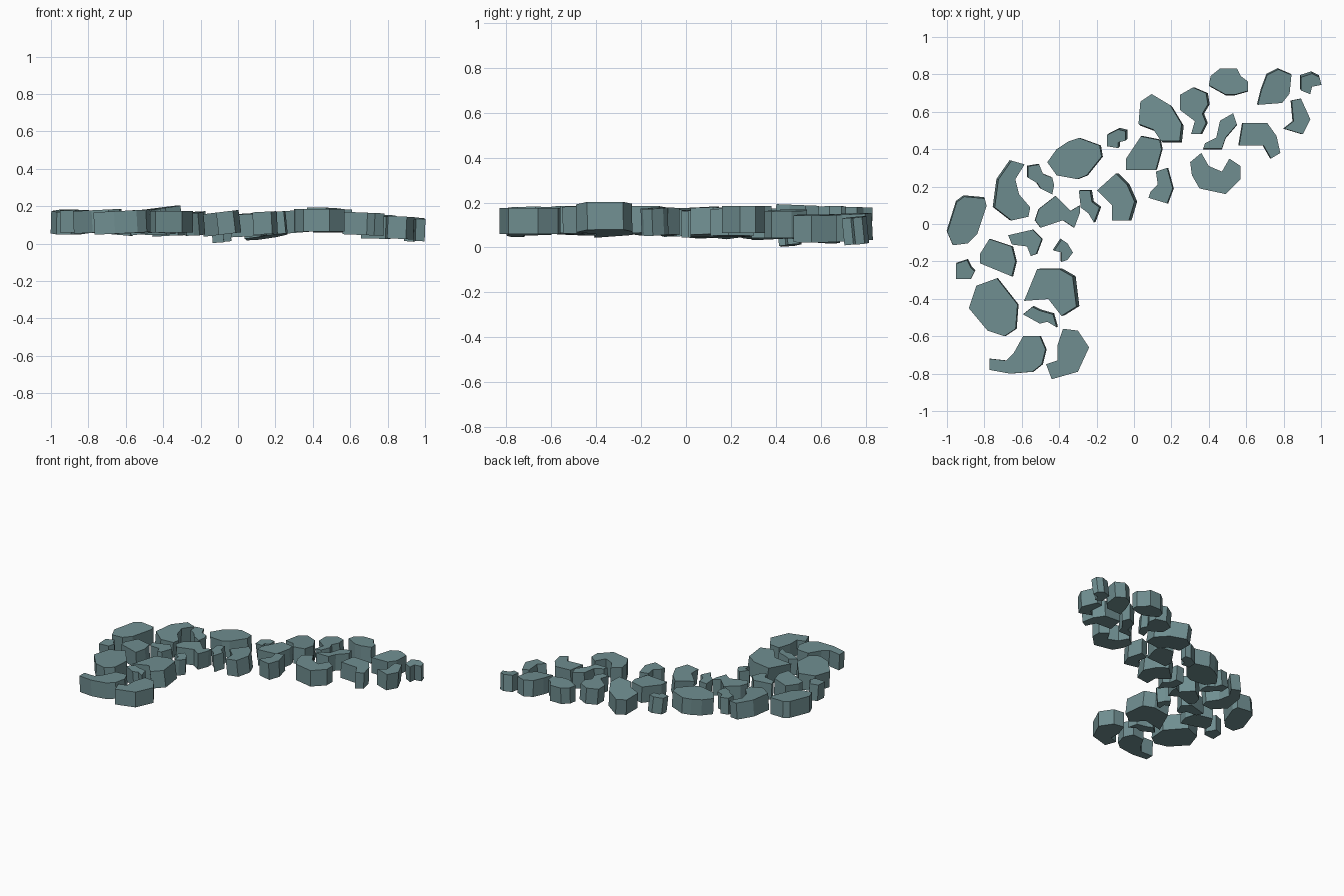
import bpy, bmesh
from mathutils import Vector

mat = bpy.data.materials.new("slate")
mat.diffuse_color = (0.16, 0.27, 0.28, 1)


def stone(name, top, slope, outline, thick=0.12):
    """Flat paving stone: extruded outline, its top plane tilted by slope (dz/dx, dz/dy)."""
    sx, sy = slope
    pts = [Vector((float(a), float(b), 0)) for a, b in outline]
    c = sum(pts, Vector()) / len(pts)
    axis = Vector((-sx, -sy, 1)).normalized() * thick
    bm = bmesh.new()
    lower = []
    for p in pts:
        z = top - thick + sx * (p.x - c.x) + sy * (p.y - c.y)
        lower.append(bm.verts.new((p.x - axis.x / 2, p.y - axis.y / 2, z)))
    face = bm.faces.new(lower)
    ext = bmesh.ops.extrude_face_region(bm, geom=[face], use_keep_orig=True)
    verts = [g for g in ext["geom"] if isinstance(g, bmesh.types.BMVert)]
    bmesh.ops.translate(bm, verts=verts, vec=axis)
    bmesh.ops.recalc_face_normals(bm, faces=bm.faces)
    me = bpy.data.meshes.new(name)
    bm.to_mesh(me)
    bm.free()
    me.materials.append(mat)
    bpy.context.collection.objects.link(bpy.data.objects.new(name, me))


# Outer (left) edge of the path, near end to far end
stone("outer_slab_1", .175, (.05, 0), [(-.59, -.60), (-.50, -.60), (-.47, -.67), (-.49, -.75), (-.54, -.79),
      (-.66, -.80), (-.77, -.78), (-.77, -.72), (-.68, -.73), (-.64, -.69)])
stone("outer_slab_2", .18, (.05, 0), [(-.84, -.33), (-.73, -.29), (-.62, -.43), (-.63, -.56), (-.69, -.60),
      (-.78, -.57), (-.88, -.45)])
stone("outer_pebble_1", .18, (.04, .05), [(-.95, -.21), (-.89, -.19), (-.87, -.23), (-.85, -.25), (-.87, -.29),
      (-.95, -.29)])
stone("outer_slab_3", .175, (-.03, .06), [(-.95, .12), (-.91, .15), (-.80, .14), (-.79, .10), (-.84, -.05),
      (-.89, -.10), (-.97, -.11), (-1.0, -.04)])
stone("outer_slab_4", .17, (-.09, .02), [(-.66, .34), (-.59, .32), (-.64, .24), (-.62, .16), (-.56, .09),
      (-.57, .04), (-.66, .02), (-.75, .09), (-.73, .24)])
stone("outer_slab_5", .165, (.06, 0), [(-.41, .40), (-.35, .44), (-.29, .46), (-.18, .42), (-.17, .36),
      (-.25, .26), (-.30, .24), (-.41, .26), (-.46, .33)])
stone("outer_pebble_2", .13, (.08, .07), [(-.14, .48), (-.08, .51), (-.04, .50), (-.04, .45), (-.08, .44),
      (-.08, .41), (-.14, .42)])
stone("outer_slab_6", .155, (.10, -.08), [(.04, .65), (.10, .69), (.20, .63), (.26, .53), (.25, .44),
      (.15, .44), (.11, .50), (.03, .53)])
stone("outer_slab_7", .18, (.08, 0), [(.25, .69), (.32, .73), (.39, .70), (.40, .64), (.37, .59), (.39, .54),
      (.36, .48), (.31, .48), (.33, .55), (.25, .61)])
stone("outer_slab_8", .18, (0, -.03), [(.41, .79), (.46, .83), (.55, .83), (.57, .79), (.61, .76), (.61, .71),
      (.54, .69), (.49, .69), (.40, .74)])
stone("outer_slab_9", .15, (-.03, .05), [(.71, .80), (.77, .83), (.84, .80), (.83, .70), (.79, .65), (.66, .64),
      (.68, .72)])
stone("outer_pebble_3", .135, (-.04, .10), [(.89, .79), (.95, .81), (.99, .79), (1.0, .75), (.95, .74),
      (.94, .70), (.89, .72)])

# Middle stones
stone("middle_slab_1", .19, (.13, .02), [(-.51, -.24), (-.39, -.24), (-.32, -.28), (-.30, -.44), (-.38, -.49),
      (-.45, -.40), (-.58, -.41)], .125)
stone("middle_pebble_1", .18, (.05, .05), [(-.54, -.44), (-.50, -.46), (-.43, -.48), (-.41, -.55), (-.46, -.52),
      (-.50, -.53), (-.59, -.48)])
stone("middle_slab_2", .18, (.06, 0), [(-.77, -.08), (-.65, -.12), (-.63, -.20), (-.65, -.28), (-.82, -.21),
      (-.82, -.16)])
stone("middle_slab_3", .175, (.04, 0), [(-.67, -.06), (-.54, -.03), (-.49, -.08), (-.52, -.16), (-.55, -.17),
      (-.57, -.12), (-.65, -.11)])
stone("middle_pebble_2", .17, (-.05, .03), [(-.57, .31), (-.51, .32), (-.49, .27), (-.44, .25), (-.43, .21),
      (-.44, .16), (-.50, .19), (-.52, .22), (-.57, .25)])
stone("middle_slab_4", .165, (-.02, 0), [(-.51, .08), (-.42, .15), (-.37, .10), (-.34, .07), (-.29, .10),
      (-.29, .06), (-.32, -.02), (-.38, .02), (-.50, -.02), (-.53, .02)])
stone("middle_slab_5", .16, (.05, .02), [(.04, .47), (.14, .45), (.15, .40), (.12, .29), (-.04, .29),
      (-.04, .35)])
stone("middle_slab_6", .19, (0, -.04), [(.46, .55), (.53, .59), (.55, .53), (.49, .46), (.47, .40), (.37, .40),
      (.38, .43), (.44, .46)])

# Inner (right) edge of the path
stone("inner_slab_1", .175, (0, 0), [(-.38, -.56), (-.30, -.57), (-.24, -.66), (-.30, -.79), (-.44, -.83),
      (-.47, -.75), (-.41, -.73), (-.41, -.65)], .115)
stone("inner_pebble_1", .175, (-.06, .04), [(-.39, -.08), (-.36, -.10), (-.33, -.15), (-.36, -.19),
      (-.39, -.20), (-.39, -.15), (-.43, -.14)])
stone("inner_pebble_2", .165, (.08, .03), [(-.29, .18), (-.23, .18), (-.22, .12), (-.18, .09), (-.21, .01),
      (-.24, .06), (-.28, .09)])
stone("inner_slab_2", .17, (.12, 0), [(-.19, .18), (-.09, .27), (-.03, .21), (.01, .12), (-.02, .02),
      (-.11, .02), (-.11, .10)])
stone("inner_slab_3", .17, (.05, 0), [(.12, .28), (.18, .30), (.21, .19), (.18, .11), (.08, .14), (.09, .17),
      (.13, .21)])
stone("inner_slab_4", .185, (0, 0), [(.30, .33), (.36, .38), (.40, .31), (.47, .28), (.51, .35), (.57, .31),
      (.57, .24), (.49, .16), (.35, .19), (.31, .26)])
stone("inner_slab_5", .165, (-.04, 0), [(.58, .54), (.71, .54), (.76, .47), (.78, .38), (.73, .35), (.69, .42),
      (.56, .42)])
stone("inner_slab_6", .145, (-.05, 0), [(.84, .66), (.89, .67), (.94, .56), (.90, .48), (.80, .51),
      (.85, .55)])
